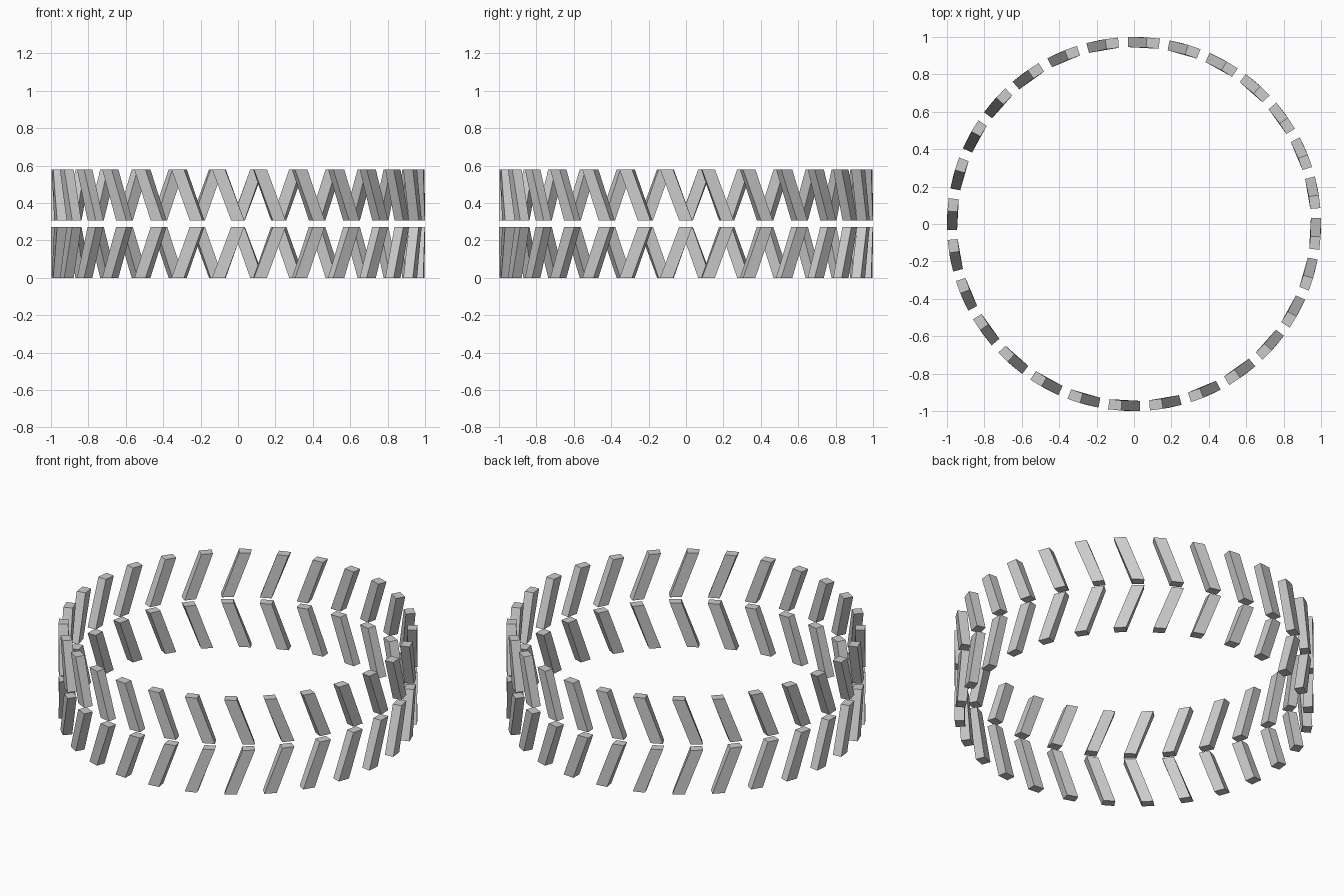
import bpy
import bmesh
from math import sin, cos, tau

cube = bpy.data.objects.get("Cube")
if cube:
    bpy.data.objects.remove(cube, do_unlink=True)

COUNT = 28                  # slanted blocks per row
OUTER, INNER = 1.0, 0.946   # ring radii
WIDTH = 0.07                # angular width of a block
EDGE_START = -0.139         # angle of the block at the rim edge
MIDDLE_START = -0.037       # angle of the block near the centre line
HEIGHT, GAP = 0.272, 0.036

grey = bpy.data.materials.new("plain_grey")
grey.use_nodes = True
colour = (0.6, 0.6, 0.6, 1)
grey.diffuse_color = colour
grey.node_tree.nodes["Principled BSDF"].inputs["Base Color"].default_value = colour


def end_corners(bm, start, z):
    """Four corners of a block end, lying along the ring."""
    corners = ((OUTER, start), (OUTER, start + WIDTH),
               (INNER, start + WIDTH), (INNER, start))
    return [bm.verts.new((r * sin(a), -r * cos(a), z)) for r, a in corners]


def tread_row(name, z_bottom, bottom_start, top_start):
    """A full ring of slanted blocks."""
    bm = bmesh.new()
    for i in range(COUNT):
        turn = i * tau / COUNT
        low = end_corners(bm, bottom_start + turn, z_bottom)
        high = end_corners(bm, top_start + turn, z_bottom + HEIGHT)
        bm.faces.new(low[::-1])
        bm.faces.new(high)
        for k in range(4):
            n = (k + 1) % 4
            bm.faces.new((low[k], low[n], high[n], high[k]))
    bmesh.ops.recalc_face_normals(bm, faces=bm.faces)
    mesh = bpy.data.meshes.new(name)
    bm.to_mesh(mesh)
    bm.free()
    mesh.materials.append(grey)
    bpy.context.collection.objects.link(bpy.data.objects.new(name, mesh))


# Two mirrored rows form the chevron tread
tread_row("lower_tread_blocks", 0, EDGE_START, MIDDLE_START)
tread_row("upper_tread_blocks", HEIGHT + GAP, MIDDLE_START, EDGE_START)
